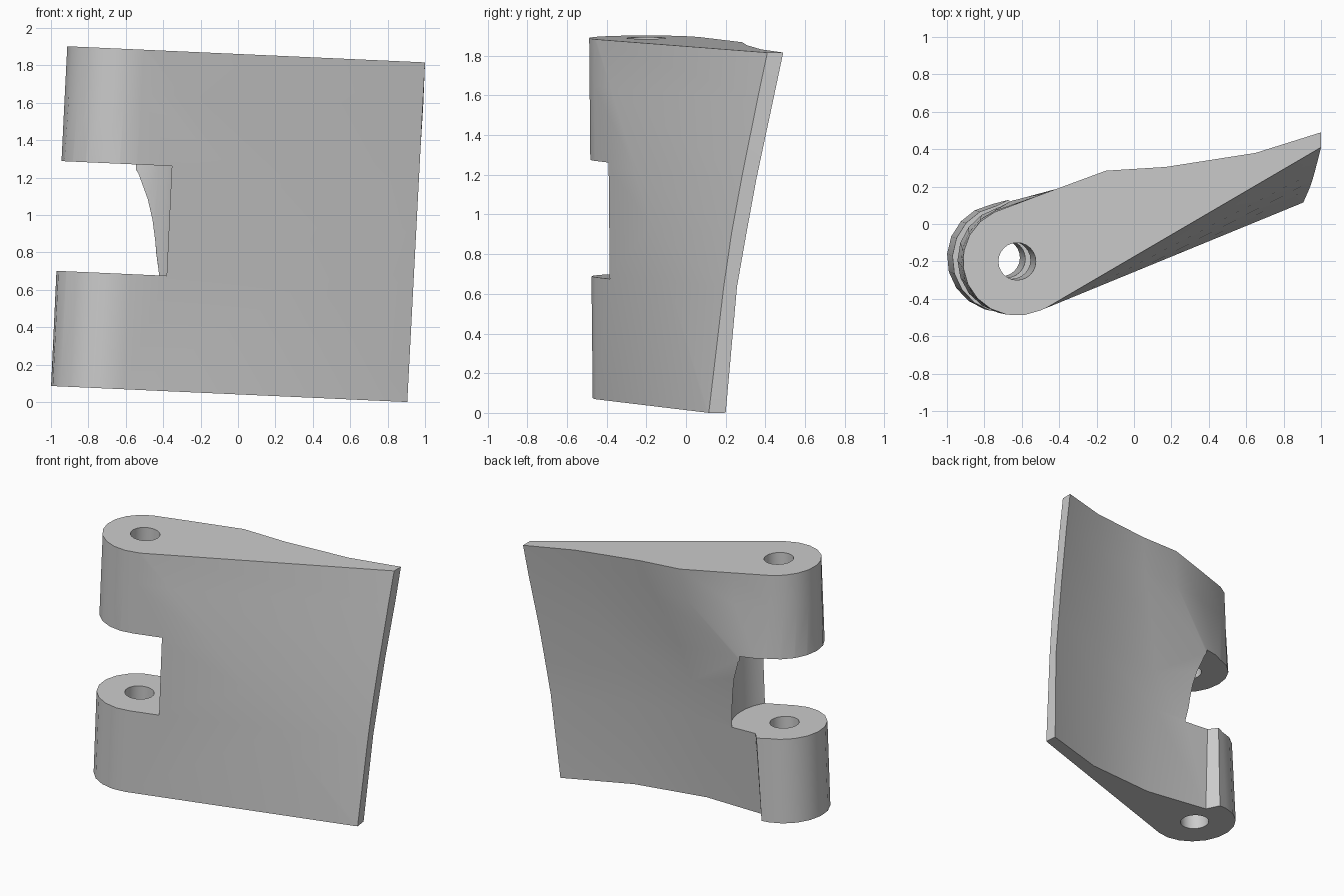
import bpy
import bmesh
from math import cos, sin, radians
from mathutils import Vector

old = bpy.data.objects.get("Cube")
if old:
    bpy.data.objects.remove(old, do_unlink=True)

grey = bpy.data.materials.new("plain_grey")
grey.use_nodes = True
colour = (0.6, 0.6, 0.6, 1)
grey.diffuse_color = colour
grey.node_tree.nodes["Principled BSDF"].inputs["Base Color"].default_value = colour

RADIUS = 0.29
ARC_STEPS = 10
AXIS_LOW, AXIS_HIGH = Vector((-0.71, -0.18)), Vector((-0.625, -0.2))
TIP_LOW = Vector((0.905, 0.115))


def lift(pts, t):
    """Place a flat outline on the tilted level at height fraction t."""
    return [(x, y, 0.041 + 1.82 * t - 0.045 * x) for x, y in pts]


def on_circle(t, radius, degrees):
    c = AXIS_LOW.lerp(AXIS_HIGH, t)
    a = radians(degrees)
    return Vector((c.x + radius * cos(a), c.y + radius * sin(a)))


def loft(name, rings):
    """Skin a stack of equal-sized closed rings and cap both ends."""
    bm = bmesh.new()
    rows = [[bm.verts.new(p) for p in ring] for ring in rings]
    for a, b in zip(rows, rows[1:]):
        for i in range(len(a)):
            j = (i + 1) % len(a)
            bm.faces.new((a[i], a[j], b[j], b[i]))
    bm.faces.new(rows[0][::-1])
    bm.faces.new(rows[-1])
    bmesh.ops.recalc_face_normals(bm, faces=bm.faces[:])
    mesh = bpy.data.meshes.new(name)
    bm.to_mesh(mesh)
    bm.free()
    mesh.materials.append(grey)
    ob = bpy.data.objects.new(name, mesh)
    bpy.context.scene.collection.objects.link(ob)
    return ob


def section(t, tip_front, arc_end, back):
    """Outline at fraction t: front tip, front ridge, round knuckle, hollow back."""
    start = -70 + 5 * t
    sweep = 360 - arc_end + start
    # The front folds along a diagonal from the low tip to the high knuckle
    ridge = TIP_LOW.lerp(on_circle(1, RADIUS, -65), 0.02 + 0.96 * t)
    pts = [(0.905 + 0.095 * t, tip_front), ridge]
    pts += [on_circle(t, RADIUS, start - sweep * i / ARC_STEPS)
            for i in range(ARC_STEPS + 1)]
    return lift(pts + back, t)


# Twisted blade with its knuckle: back points run from the knuckle to the tip
leaf = loft("hinge_leaf", [
    section(0, 0.115, 100,
            [(-0.7, 0.11), (-0.65, 0.015), (-0.15, -0.03), (0.4, 0.035), (0.895, 0.2)]),
    section(0.35, 0.19, 100,
            [(-0.67, 0.13), (-0.62, 0.07), (-0.15, 0.055), (0.4, 0.11), (0.935, 0.257)]),
    section(0.5, 0.23, 102,
            [(-0.67, 0.12), (-0.58, 0.1), (-0.12, 0.1), (0.45, 0.165), (0.95, 0.305)]),
    section(0.65, 0.28, 105,
            [(-0.67, 0.12), (-0.54, 0.15), (-0.05, 0.15), (0.5, 0.22), (0.965, 0.355)]),
    section(0.87, 0.36, 112,
            [(-0.5, 0.15), (-0.18, 0.25), (0.1, 0.245), (0.6, 0.315), (0.99, 0.44)]),
    section(1, 0.41, 115,
            [(-0.5, 0.156), (-0.15, 0.285), (0.17, 0.305), (0.65, 0.38), (1.0, 0.49)]),
])


# Cutters along the leaning axis: clearance between the knuckles, and pin hole
def round_cutter(name, radius, low, high, step):
    return loft(name, [lift([on_circle(t, radius, a) for a in range(0, 360, step)], t)
                       for t in (low, high)])


cutters = [round_cutter("knuckle_gap_cutter", 0.36, 0.339, 0.662, 10),
           round_cutter("pin_hole_cutter", 0.1, -0.2, 1.2, 15)]

for cutter in cutters:
    mod = leaf.modifiers.new(cutter.name, "BOOLEAN")
    mod.operation = "DIFFERENCE"
    mod.solver = "EXACT"
    mod.object = cutter

# Apply the cuts, then discard the cutters
bpy.ops.object.select_all(action="DESELECT")
leaf.select_set(True)
bpy.context.view_layer.objects.active = leaf
for mod in list(leaf.modifiers):
    bpy.ops.object.modifier_apply(modifier=mod.name)
for cutter in cutters:
    bpy.data.objects.remove(cutter, do_unlink=True)
bpy.ops.object.shade_smooth_by_angle(angle=radians(32))
